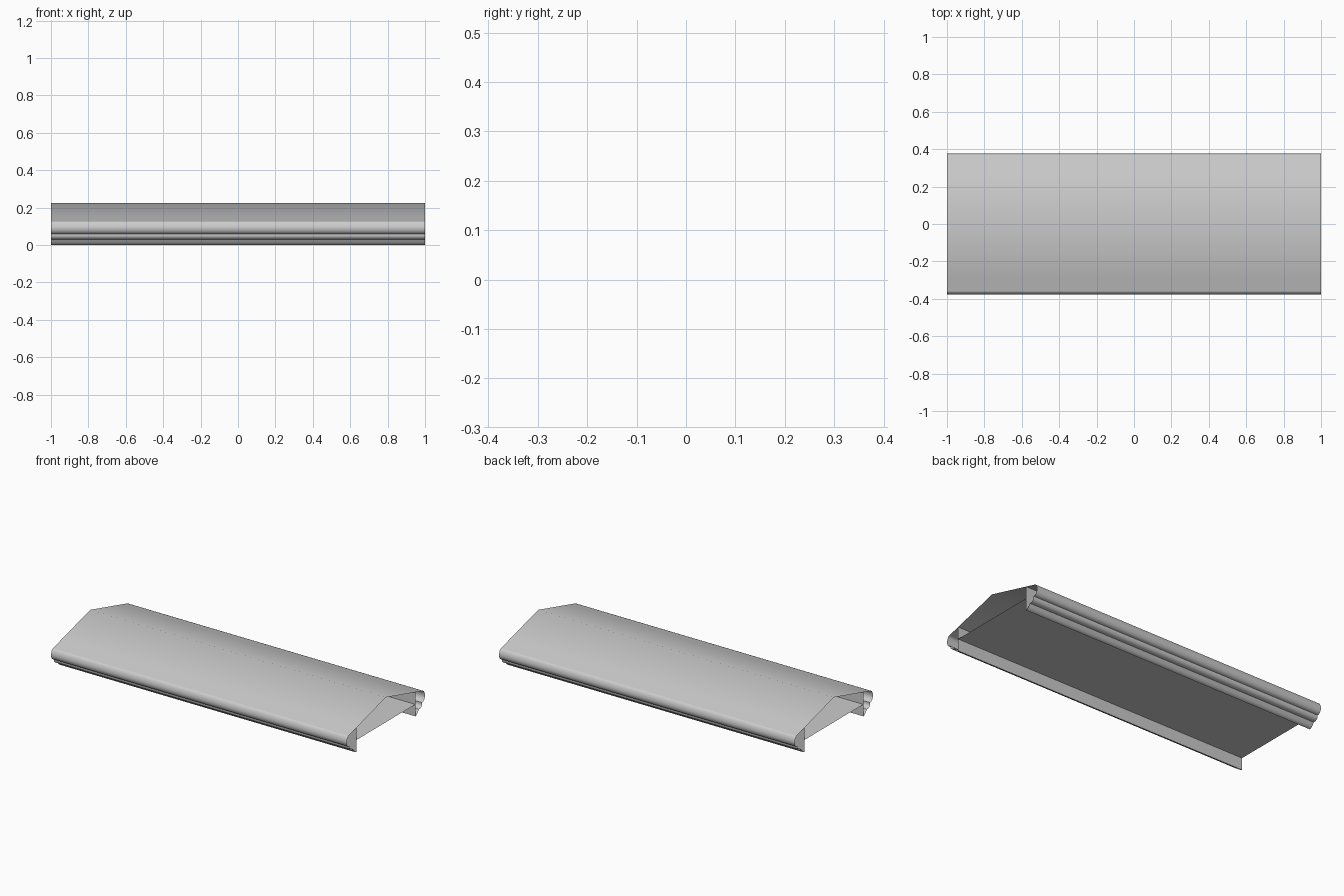
import bpy
import math

if "Cube" in bpy.data.objects:
    bpy.data.objects.remove(bpy.data.objects["Cube"])

HALF_LENGTH = 1.0


def extruded_sheet(name, profile, mirror=True):
    """Sweep an open (y, z) profile along x, optionally mirrored across y = 0."""
    n = len(profile)
    verts = [(x, y, z) for x in (-HALF_LENGTH, HALF_LENGTH) for y, z in profile]
    faces = [(i, n + i, n + i + 1, i + 1) for i in range(n - 1)]
    mesh = bpy.data.meshes.new(name)
    mesh.from_pydata(verts, [], faces)
    obj = bpy.data.objects.new(name, mesh)
    bpy.context.collection.objects.link(obj)
    if mirror:
        mod = obj.modifiers.new("mirror", 'MIRROR')
        mod.use_axis = (False, True, False)
    bpy.ops.object.select_all(action='DESELECT')
    obj.select_set(True)
    bpy.context.view_layer.objects.active = obj
    bpy.ops.object.shade_smooth_by_angle(angle=math.radians(35))
    return obj


def arc(cy, cz, ry, rz, a0, a1, steps=8):
    """Points on an ellipse arc, angles in degrees."""
    angles = [math.radians(a0 + (a1 - a0) * i / steps) for i in range(steps + 1)]
    return [(cy + ry * math.cos(a), cz + rz * math.sin(a)) for a in angles]


# Gabled roof slopes
extruded_sheet("roof", [(0, 0.225), (0.285, 0.1475), (0.36, 0.127)])

# Eave moulding: large rounded nose, quarter round, then small bottom curve
nose = [(0.36, 0.127), (0.366, 0.124), (0.371, 0.117), (0.375, 0.108),
        (0.378, 0.095), (0.377, 0.083), (0.373, 0.073), (0.367, 0.065),
        (0.360, 0.061), (0.350, 0.059)]
quarter_round = arc(0.326, 0.053, 0.024, 0.023, 0, -90)
foot = [(0.317, 0.030), (0.312, 0.022), (0.307, 0.014), (0.301, 0.007),
        (0.294, 0.002), (0.285, 0.0)]
extruded_sheet("eave_moulding", nose + quarter_round + foot)

# Upright boards behind the mouldings
extruded_sheet("side_board", [(0.285, 0.0), (0.285, 0.073), (0.285, 0.1475)])

# Flat ceiling panel; both ends of the shell stay open
extruded_sheet("ceiling_panel", [(0.285, 0.073), (-0.285, 0.073)], mirror=False)
